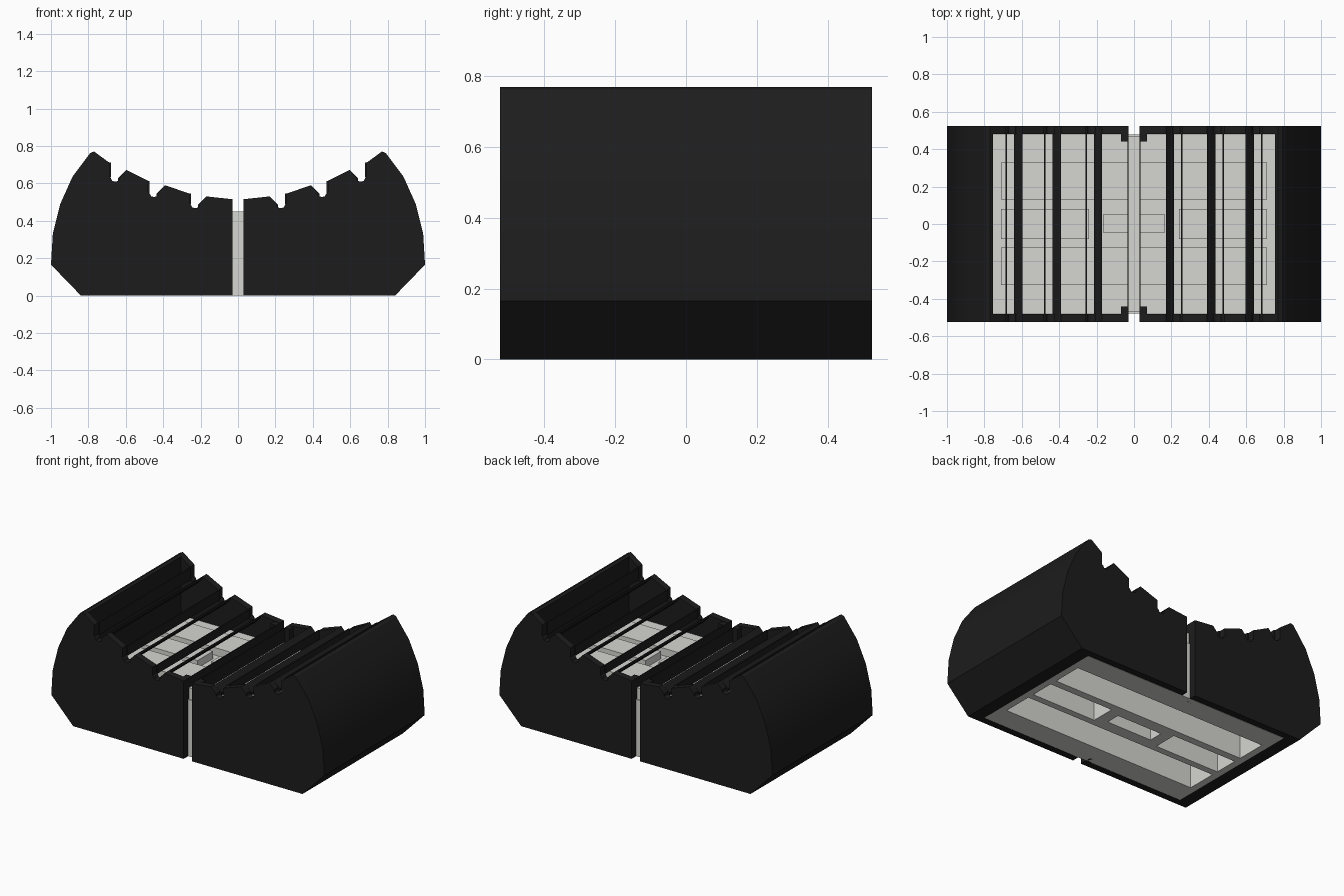
import bpy, bmesh, math

cube = bpy.data.objects.get("Cube")
if cube:
    bpy.data.objects.remove(cube, do_unlink=True)


def material(name, rgb):
    m = bpy.data.materials.new(name)
    m.diffuse_color = (*rgb, 1)
    m.use_nodes = True
    b = m.node_tree.nodes["Principled BSDF"]
    b.inputs["Base Color"].default_value = (*rgb, 1)
    b.inputs["Roughness"].default_value = 0.6
    return m


BLACK = material("black plastic", (0.012, 0.012, 0.012))
GREY = material("light grey plastic", (0.67, 0.67, 0.64))


def extrude(name, profile, y0, y1, mat, side=1):
    """Extrude an x-z outline along y; side=-1 mirrors it to the other half."""
    bm = bmesh.new()
    face = bm.faces.new([bm.verts.new((side * x, y0, z)) for x, z in profile])
    geo = bmesh.ops.extrude_face_region(bm, geom=[face])["geom"]
    bmesh.ops.translate(bm, vec=(0, y1 - y0, 0),
                        verts=[v for v in geo if isinstance(v, bmesh.types.BMVert)])
    bmesh.ops.recalc_face_normals(bm, faces=bm.faces)
    me = bpy.data.meshes.new(name)
    bm.to_mesh(me)
    bm.free()
    me.materials.append(mat)
    ob = bpy.data.objects.new(name, me)
    bpy.context.collection.objects.link(ob)
    return ob


def box(name, x0, x1, y0, y1, z0, z1, mat, side=1):
    return extrude(name, [(x0, z0), (x1, z0), (x1, z1), (x0, z1)], y0, y1, mat, side)


HALF, INNER = 0.525, 0.48          # outer and inner half depth
GAP = 0.03                         # half width of the centre gap
CAVITY = 0.755                     # half width of the cavity
FLOOR, RAISED, RIB = 0.375, 0.425, 0.45   # heights of the insert

# Outlines shared by the end walls, side walls and slats
outer = [(0.84, 0), (1.0, 0.165), (0.99, 0.33), (0.95, 0.49), (0.885, 0.635),
         (0.79, 0.762), (0.77, 0.77)]
notch = [(0.17, 0.53), (0.205, 0.492), (0.206, 0.477), (0.215, 0.47), (0.23, 0.467),
         (0.245, 0.471), (0.252, 0.485), (0.26, 0.49)]
# Each notch: x shift, z shift, height of the upright's top
steps = [(0, 0, 0.545), (0.22, 0.06, 0.613), (0.427, 0.142, 0.71)]
ridge = []
for dx, dz, top in steps:
    ridge += [(x + dx, z + dz) for x, z in notch] + [(0.26 + dx, top)]
wall = [(GAP, 0), *outer, *reversed(ridge), (GAP, 0.515)]

for side, label in ((1, "left"), (-1, "right")):
    # Thick side block with a curved outside and an upright inner face
    block = extrude(label + "_side_block", outer + [(CAVITY, 0.76), (CAVITY, 0)],
                    -HALF, HALF, BLACK, side)
    bpy.ops.object.select_all(action='DESELECT')
    block.select_set(True)
    bpy.context.view_layer.objects.active = block
    bpy.ops.object.shade_smooth_by_angle(angle=math.radians(25))

    # Notched end walls with the clips beside the gap
    for s, end in ((-1, "front"), (1, "back")):
        ys = sorted((s * INNER, s * HALF))
        extrude(f"{label}_{end}_wall", wall, *ys, BLACK, side)
        yc = sorted((s * 0.44, s * INNER))
        box(f"{label}_{end}_clip", GAP, 0.07, *yc, 0, 0.515, BLACK, side)

    # Sloped and upright slats along each notch
    for i, (dx, dz, top) in enumerate(steps):
        slope = [(0.17, 0.53), (0.215, 0.485), (0.215, 0.467), (0.17, 0.512)]
        extrude(f"{label}_sloped_slat_{i + 1}", [(x + dx, z + dz) for x, z in slope],
                -INNER, INNER, BLACK, side)
        box(f"{label}_upright_slat_{i + 1}", 0.252 + dx, 0.26 + dx, -INNER, INNER,
            0.488 + dz, top, BLACK, side)
    # Thin wall along the centre gap
    box(label + "_centre_wall", GAP, 0.036, -INNER, INNER, RAISED, 0.515, BLACK, side)

# Grey insert filling the cavity, with pockets cut in from below
insert = box("insert_base", -CAVITY, CAVITY, -0.478, 0.478, 0, FLOOR, GREY)
blocks = [("back_long", -0.71, 0.71, 0.13, 0.33),
          ("front_long", -0.71, 0.71, -0.325, -0.125),
          ("right_short", -0.71, -0.24, -0.08, 0.08),
          ("left_short", 0.24, 0.71, -0.08, 0.08),
          ("centre", -0.165, 0.165, -0.045, 0.05)]
bpy.context.view_layer.objects.active = insert
for name, x0, x1, y0, y1 in blocks:
    cutter = box("pocket_cutter", x0, x1, y0, y1, -0.1, FLOOR - 0.02, GREY)
    cutter.hide_render = True
    mod = insert.modifiers.new("pocket", 'BOOLEAN')
    mod.operation = 'DIFFERENCE'
    mod.solver = 'EXACT'
    mod.object = cutter
    bpy.ops.object.modifier_apply(modifier=mod.name)
    bpy.data.objects.remove(cutter, do_unlink=True)
    # Matching raised block on top of the insert
    box(name + "_block", x0, x1, y0, y1, FLOOR - 0.005, RAISED, GREY)

# Rib standing in the centre gap
box("centre_rib", -GAP, GAP, -0.47, 0.47, FLOOR - 0.005, RIB, GREY)
